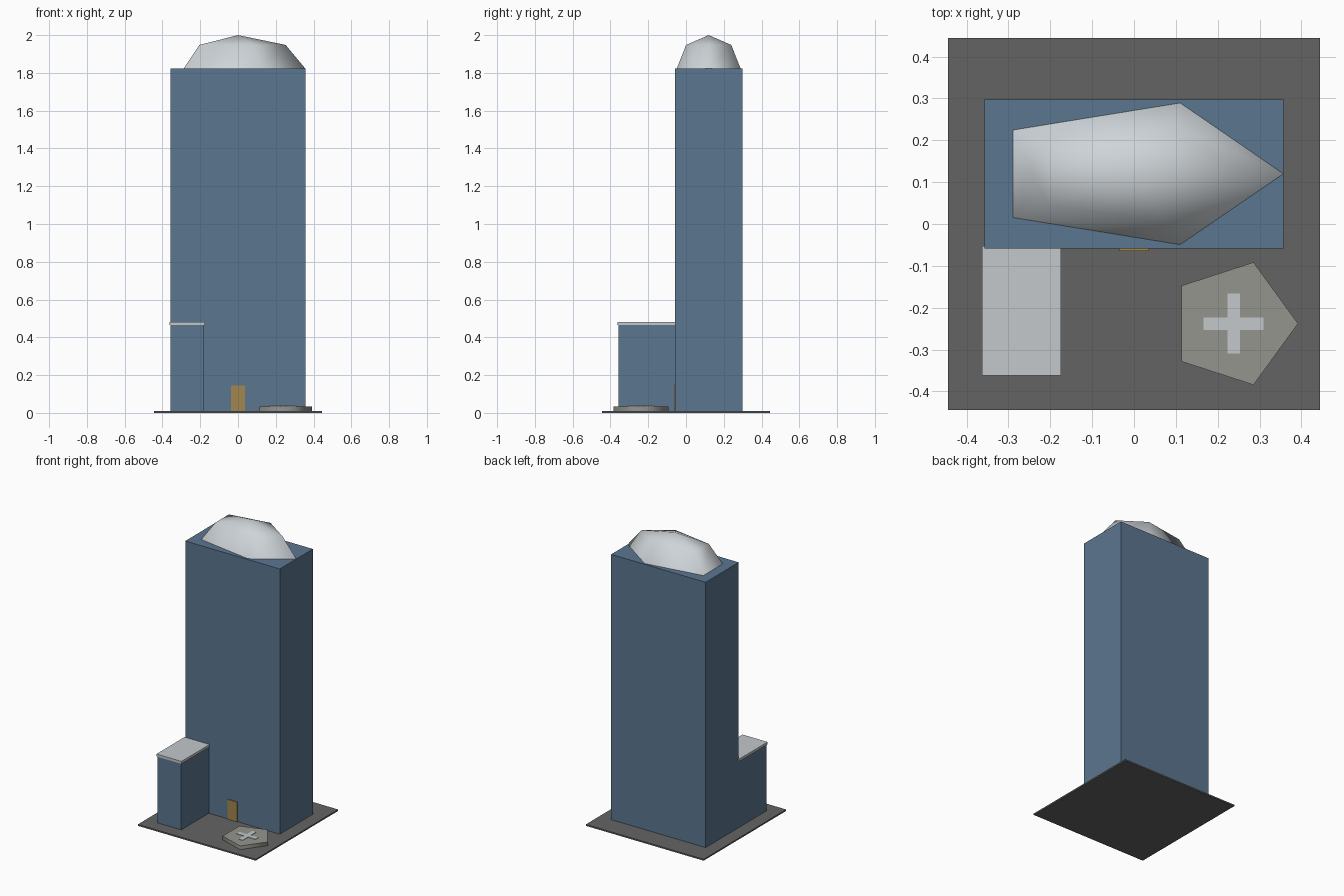
import bpy, math

cube = bpy.data.objects.get("Cube")
if cube:
    bpy.data.objects.remove(cube, do_unlink=True)


def material(name, r, g, b):
    m = bpy.data.materials.new(name)
    m.use_nodes = True
    m.diffuse_color = (r, g, b, 1)
    m.node_tree.nodes["Principled BSDF"].inputs["Base Color"].default_value = (r, g, b, 1)
    return m


blue = material("blue_glass", 0.105, 0.181, 0.279)
asphalt = material("asphalt", 0.127, 0.127, 0.127)
white = material("pale_grey", 0.55, 0.58, 0.6)
dome_white = material("dome_silver", 0.62, 0.66, 0.69)
bronze = material("door_bronze", 0.36, 0.24, 0.075)
concrete = material("concrete", 0.3, 0.3, 0.27)


def make(name, verts, faces, mat):
    mesh = bpy.data.meshes.new(name)
    mesh.from_pydata(verts, [], faces)
    mesh.materials.append(mat)
    obj = bpy.data.objects.new(name, mesh)
    bpy.context.collection.objects.link(obj)
    return obj


def prism(name, outline, z0, z1, mat):
    """Extrude a counter-clockwise outline from z0 to z1."""
    n = len(outline)
    verts = [(x, y, z) for z in (z0, z1) for x, y in outline]
    faces = [tuple(reversed(range(n))), tuple(range(n, 2 * n))]
    faces += [(i, (i + 1) % n, (i + 1) % n + n, i + n) for i in range(n)]
    return make(name, verts, faces, mat)


def box(name, x0, x1, y0, y1, z0, z1, mat):
    return prism(name, [(x0, y0), (x1, y0), (x1, y1), (x0, y1)], z0, z1, mat)


def pentagon(cx, cy, rx, ry):
    return [(cx + rx * math.cos(i * math.tau / 5), cy + ry * math.sin(i * math.tau / 5))
            for i in range(5)]


def smooth(obj, degrees):
    bpy.ops.object.select_all(action="DESELECT")
    obj.select_set(True)
    bpy.context.view_layer.objects.active = obj
    bpy.ops.object.shade_smooth_by_angle(angle=math.radians(degrees))


# Site and buildings
box("ground_slab", -0.445, 0.445, -0.445, 0.445, 0, 0.01, asphalt)
box("tower", -0.357, 0.357, -0.059, 0.298, 0.01, 1.822, blue)
box("side_wing", -0.357, -0.179, -0.357, -0.059, 0.01, 0.464, blue)
box("wing_roof", -0.363, -0.174, -0.362, -0.053, 0.464, 0.481, white)
box("front_door", -0.036, 0.036, -0.064, -0.058, 0.01, 0.145, bronze)

# Landing pad with a cross marking
PAD = 0.238
pad = prism("landing_pad", pentagon(PAD, -PAD, 0.154, 0.154), 0.01, 0.035, concrete)
smooth(pad, 80)
a, b = 0.072, 0.015
cross = [(-a, -b), (-b, -b), (-b, -a), (b, -a), (b, -b), (a, -b),
         (a, b), (b, b), (b, a), (-b, a), (-b, b), (-a, b)]
prism("pad_cross", [(x + PAD, y - PAD) for x, y in cross], 0.034, 0.038, white)

# Faceted rooftop dome: two rings and a peak
RISE, BASE = 0.178, 1.822
verts = []
for angle in (0, math.pi / 4):
    s = math.cos(angle)
    verts += [(x, y, BASE + RISE * math.sin(angle))
              for x, y in pentagon(0, 0.12, 0.357 * s, 0.178 * s)]
verts.append((0, 0.12, BASE + RISE))
faces = []
for i in range(5):
    j = (i + 1) % 5
    faces += [(i, j, j + 5, i + 5), (i + 5, j + 5, 10)]
dome = make("roof_dome", verts, faces, dome_white)
smooth(dome, 180)
